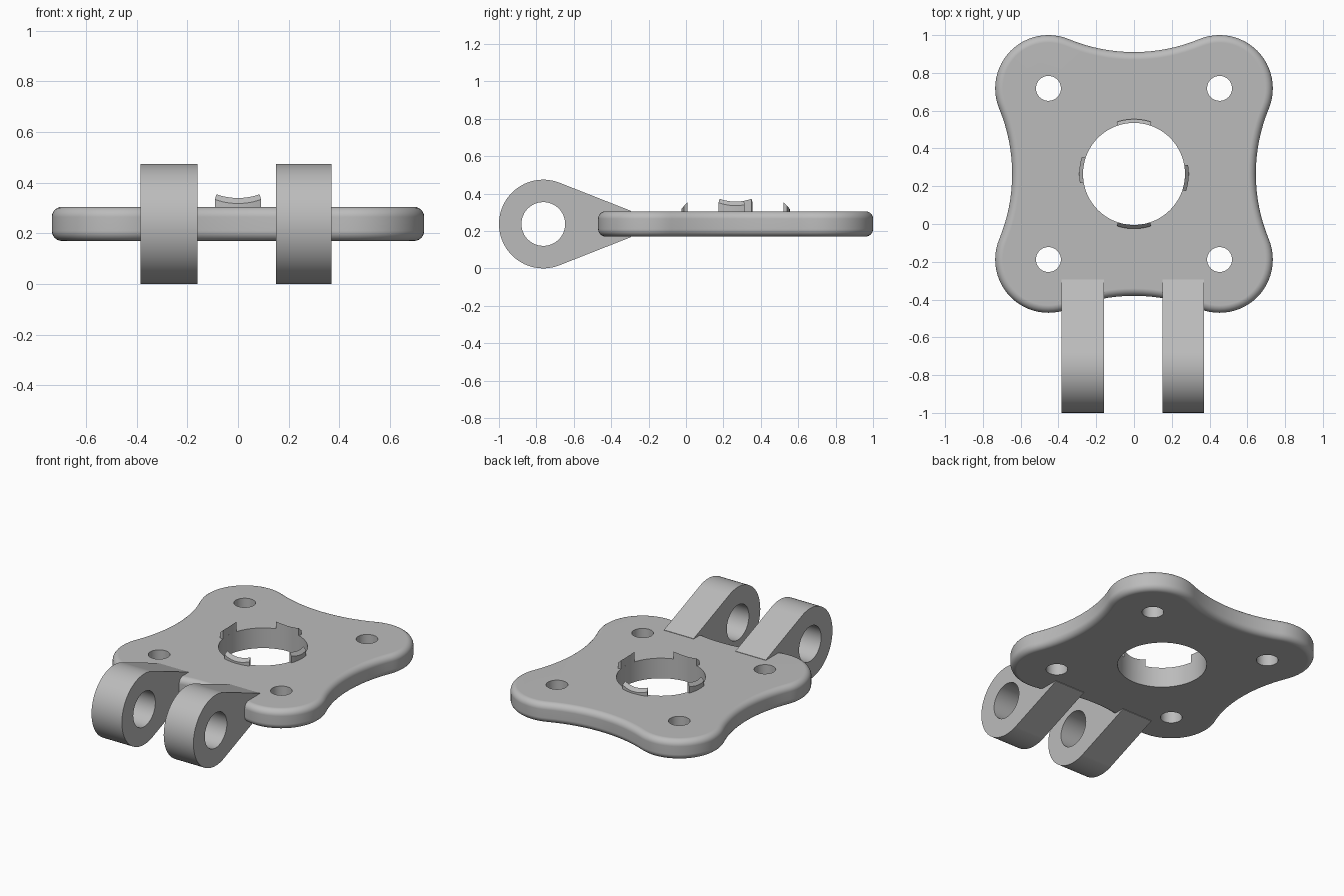
import bpy, bmesh
from math import sin, cos, tan, pi, atan2, asin, radians
from mathutils import Matrix, Vector

cube = bpy.data.objects.get("Cube")
if cube:
    bpy.data.objects.remove(cube, do_unlink=True)

grey = bpy.data.materials.new("plain grey")
grey.use_nodes = True
grey.diffuse_color = (0.5, 0.5, 0.5, 1)
grey.node_tree.nodes["Principled BSDF"].inputs["Base Color"].default_value = (0.5, 0.5, 0.5, 1)

CY = 0.265                    # plate centre along y
Z0, Z1 = 0.17, 0.305          # plate underside and top
HOLE = 0.27                   # central hole radius


def loft(name, rings):
    """Closed solid through equal-length rings of points, capped at both ends."""
    bm = bmesh.new()
    loops = [[bm.verts.new(p) for p in ring] for ring in rings]
    n = len(loops[0])
    for a, b in zip(loops, loops[1:]):
        for i in range(n):
            j = (i + 1) % n
            bm.faces.new((a[i], a[j], b[j], b[i]))
    bm.faces.new(loops[0][::-1])
    bm.faces.new(loops[-1])
    bmesh.ops.recalc_face_normals(bm, faces=bm.faces)
    mesh = bpy.data.meshes.new(name)
    bm.to_mesh(mesh)
    bm.free()
    mesh.materials.append(grey)
    ob = bpy.data.objects.new(name, mesh)
    bpy.context.collection.objects.link(ob)
    return ob


def activate(ob):
    bpy.ops.object.select_all(action="DESELECT")
    ob.select_set(True)
    bpy.context.view_layer.objects.active = ob


def drill(ob, radius, centre, segments, rotation=(0, 0, 0)):
    """Cut a round through-hole and discard the cutter."""
    bpy.ops.mesh.primitive_cylinder_add(vertices=segments, radius=radius, depth=1,
                                        location=centre, rotation=rotation)
    cutter = bpy.context.object
    cutter.hide_render = True
    cutter.data.materials.append(grey)
    mod = ob.modifiers.new("hole", "BOOLEAN")
    mod.operation = "DIFFERENCE"
    mod.solver = "EXACT"
    mod.object = cutter
    activate(ob)
    bpy.ops.object.modifier_apply(modifier=mod.name)
    bpy.data.objects.remove(cutter, do_unlink=True)


def smooth(ob):
    activate(ob)
    bpy.ops.object.shade_smooth_by_angle(angle=radians(30))
    mod = ob.modifiers.new("flat face normals", "WEIGHTED_NORMAL")
    mod.keep_sharp = True


# Four-lobed plate: convex lobes joined by tangent concave arcs
LOBE, LOBE_R, WAIST = 0.453, 0.282, 0.645
k = WAIST - LOBE
WAIST_R = (LOBE**2 + k**2 - LOBE_R**2) / (2 * (LOBE_R - k))


def outline(inset, z):
    arc_y = WAIST + WAIST_R
    t = atan2(arc_y - LOBE, -LOBE)
    quarter = []
    for i in range(24):
        a = pi / 2 - t + (2 * t - pi / 2) * i / 24
        r = LOBE_R - inset
        quarter.append(Vector((LOBE + r * cos(a), LOBE + r * sin(a), z)))
    for i in range(16):
        a = t - pi + (pi - 2 * t) * i / 16
        r = WAIST_R + inset
        quarter.append(Vector((r * cos(a), arc_y + r * sin(a), z)))
    shift = Vector((0, CY, 0))
    return [Matrix.Rotation(q * pi / 2, 3, "Z") @ p + shift
            for q in range(4) for p in quarter]


FILLET = 0.04
steps = [i * pi / 12 for i in range(7)]
rings = [outline(FILLET * (1 - sin(a)), Z0 + FILLET * (1 - cos(a))) for a in steps]
rings += [outline(FILLET * (1 - cos(a)), Z1 - FILLET * (1 - sin(a))) for a in steps]
plate = loft("plate", rings)
drill(plate, HOLE, (0, CY, 0.24), 96)
for sx in (-1, 1):
    for sy in (-1, 1):
        drill(plate, 0.066, (sx * LOBE, CY + sy * LOBE, 0.24), 40)
smooth(plate)

# Hinge lugs: round eye tapering tangentially into the plate
EYE_Y, EYE_Z, EYE_R, END_Y = -0.763, 0.237, 0.237, -0.295
top = radians(68.5)
profile = [(EYE_Y + EYE_R * cos(a), EYE_Z + EYE_R * sin(a))
           for a in (top + (2 * pi - 2 * top) * i / 48 for i in range(49))]
rise = EYE_R * sin(top) - (END_Y - EYE_Y - EYE_R * cos(top)) / tan(top)
profile += [(END_Y, EYE_Z - rise), (END_Y, EYE_Z + rise)]
for name, x0, x1 in (("right_lug", -0.385, -0.16), ("left_lug", 0.15, 0.37)):
    lug = loft(name, [[(x, y, z) for y, z in profile] for x in (x0, x1)])
    drill(lug, 0.117, ((x0 + x1) / 2, EYE_Y, EYE_Z), 48, (0, pi / 2, 0))
    smooth(lug)


# Snap tabs around the central hole, each with an outward slope
def tab(name, direction, start, end, foot):
    spin = Matrix.Rotation(direction, 3, "Z")
    a0, a1 = asin(start / HOLE), asin(end / HOLE)
    slices = []
    for i in range(13):
        a = a0 + (a1 - a0) * i / 12
        pts = []
        for r, raised in ((HOLE, 0), (0.29, 0), (0.29, 1), (HOLE, 1)):
            z = Z1 + (foot - r * cos(a)) * 1.08 if raised else Z1 - 0.005
            pts.append(spin @ Vector((r * cos(a), r * sin(a), z)) + Vector((0, CY, 0)))
        slices.append(pts)
    smooth(loft(name, slices))


tab("left_tab", 0, -0.085, 0.045, 0.318)
tab("back_tab", pi / 2, -0.085, 0.085, 0.302)
tab("right_tab", pi, -0.085, 0.045, 0.318)
tab("front_tab", -pi / 2, -0.085, 0.085, 0.302)
